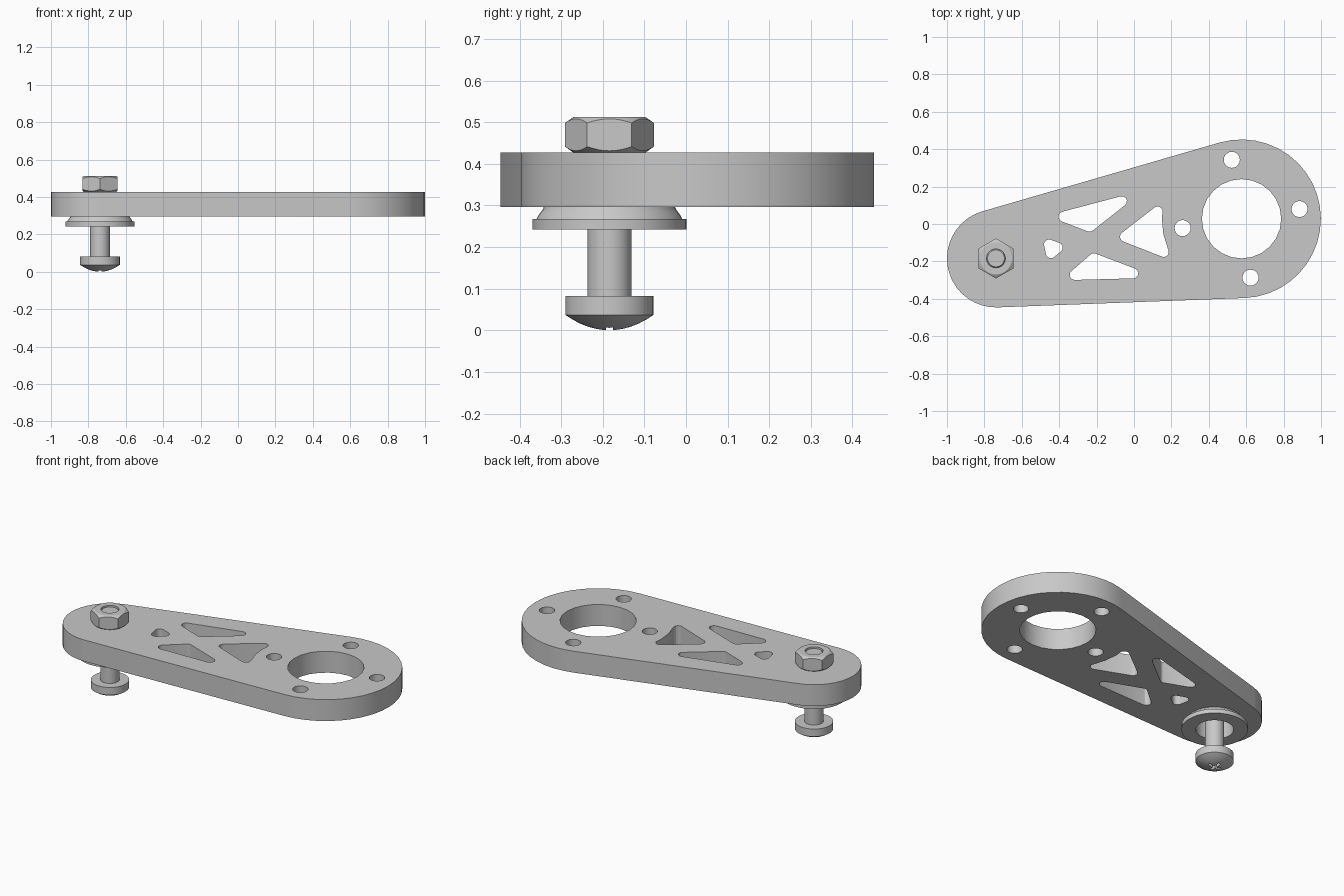
import bpy
import bmesh
from math import cos, sin, pi, acos, atan2, hypot, tan
from mathutils import Vector, Matrix

old = bpy.data.objects.get("Cube")
if old:
    bpy.data.objects.remove(old, do_unlink=True)

steel = bpy.data.materials.new("light_grey")
steel.use_nodes = True
GREY = (0.58, 0.58, 0.58, 1)
steel.diffuse_color = GREY
steel.node_tree.nodes["Principled BSDF"].inputs["Base Color"].default_value = GREY

PIVOT = Vector((-0.738, -0.184, 0))    # bolt end of the arm
HUB = Vector((0.575, 0.028, 0))        # bored end of the arm
Z0, Z1 = 0.296, 0.427                  # plate bottom and top


def add_object(name, bm):
    bmesh.ops.remove_doubles(bm, verts=bm.verts, dist=1e-5)
    bmesh.ops.recalc_face_normals(bm, faces=bm.faces)
    mesh = bpy.data.meshes.new(name)
    bm.to_mesh(mesh)
    bm.free()
    mesh.materials.append(steel)
    obj = bpy.data.objects.new(name, mesh)
    bpy.context.collection.objects.link(obj)
    return obj


def lathe(name, profile, sides=40, closed=False):
    """Turn (radius, height) points around the bolt axis."""
    bm = bmesh.new()
    verts = [bm.verts.new(PIVOT + Vector((0, r, z))) for r, z in profile]
    pairs = list(zip(verts, verts[1:])) + ([(verts[-1], verts[0])] if closed else [])
    edges = [bm.edges.new(p) for p in pairs]
    bmesh.ops.spin(bm, geom=verts + edges, cent=PIVOT, axis=(0, 0, 1),
                   angle=2 * pi, steps=sides)
    return add_object(name, bm)


def carve(obj, cutter, operation="DIFFERENCE"):
    mod = obj.modifiers.new("carve", "BOOLEAN")
    mod.operation, mod.solver, mod.object = operation, "EXACT", cutter
    bpy.context.view_layer.update()
    mesh = bpy.data.meshes.new_from_object(
        obj.evaluated_get(bpy.context.evaluated_depsgraph_get()))
    obj.modifiers.clear()
    obj.data = mesh
    bpy.data.objects.remove(cutter, do_unlink=True)


def smooth(obj):
    bpy.ops.object.select_all(action="DESELECT")
    obj.select_set(True)
    bpy.context.view_layer.objects.active = obj
    bpy.ops.object.shade_smooth_by_angle(angle=0.45)


def arc(c, r, a0, a1, n):
    return [(c[0] + r * cos(a0 + (a1 - a0) * i / n),
             c[1] + r * sin(a0 + (a1 - a0) * i / n)) for i in range(n + 1)]


def circle(c, r, n):
    return arc(c, r, 0, 2 * pi, n)[:-1]


def rounded(corners, r=0.027, steps=5):
    """Fillet each corner; points flagged with a third value stay as they are."""
    out = []
    for i, c in enumerate(corners):
        p = Vector(c[:2])
        if len(c) > 2:
            out.append(tuple(p))
            continue
        u = (Vector(corners[i - 1][:2]) - p).normalized()
        v = (Vector(corners[(i + 1) % len(corners)][:2]) - p).normalized()
        half = u.angle(v) / 2
        centre = p + (u + v).normalized() * (r / sin(half))
        start = p + u * (r / tan(half)) - centre
        turn = start.angle_signed(p + v * (r / tan(half)) - centre)
        a = atan2(start.y, start.x)
        out += arc(centre, r, a, a - turn, steps)
    return out


# Arm outline: two round ends joined by tangents
R_PIVOT, R_HUB = 0.262, 0.424
axis = HUB - PIVOT
heading = atan2(axis.y, axis.x)
spread = acos((R_PIVOT - R_HUB) / hypot(axis.x, axis.y))
outline = (arc(HUB, R_HUB, heading - spread, heading + spread, 22)
           + arc(PIVOT, R_PIVOT, heading + spread, heading + 2 * pi - spread, 18))

# Lightening windows, large bore and four screw holes
windows = [
    [(-0.465, 0.044), (0.054, 0.181), (-0.233, -0.045)],
    [(-0.102, -0.076), (0.16, 0.127), (0.149, 0.03, 0), (0.157, -0.055, 0),
     (0.182, -0.135, 0), (0.214, -0.2)],
    [(-0.22, -0.153), (0.134, -0.287), (-0.392, -0.301)],
    [(-0.49, -0.068), (-0.354, -0.117), (-0.462, -0.205)],
]
loops = [outline, circle(HUB, 0.212, 24)] + [rounded(w) for w in windows]
for spot in [(0.523, 0.343), (0.885, 0.08), (0.623, -0.287), (0.26, -0.022)]:
    loops.append(circle(spot, 0.043, 20))

# Arm plate: filled profile with holes, extruded
curve = bpy.data.curves.new("arm_profile", "CURVE")
curve.dimensions, curve.fill_mode = "2D", "BOTH"
curve.extrude = (Z1 - Z0) / 2
for pts in loops:
    spline = curve.splines.new("POLY")
    spline.points.add(len(pts) - 1)
    for sp, p in zip(spline.points, pts):
        sp.co = (p[0], p[1], 0, 1)
    spline.use_cyclic_u = True
profile = bpy.data.objects.new("arm_profile", curve)
bpy.context.collection.objects.link(profile)
bpy.context.view_layer.update()
flat = bpy.data.meshes.new_from_object(
    profile.evaluated_get(bpy.context.evaluated_depsgraph_get()))
bm = bmesh.new()
bm.from_mesh(flat)
bmesh.ops.translate(bm, verts=bm.verts, vec=(0, 0, (Z0 + Z1) / 2))
bpy.data.objects.remove(profile, do_unlink=True)
arm = add_object("arm_plate", bm)

# Blind socket under the bolt end
socket = lathe("socket_cutter", [(0, 0.25), (0.105, 0.25), (0.105, 0.4), (0, 0.4)])
carve(arm, socket)

# Flanged bushing with a concave neck
bushing = lathe("bushing", [
    (0.105, 0.242), (0.185, 0.242), (0.185, 0.268), (0.175, 0.268), (0.171, 0.276),
    (0.165, 0.284), (0.16, 0.291), (0.158, Z0), (0.105, Z0)], closed=True)

# Bolt: domed head and shank
dome = [(0.106 * i / 6, 0.037 * (i / 6) ** 2) for i in range(7)]
bolt = lathe("bolt", dome + [(0.106, 0.083), (0.053, 0.083), (0.053, 0.497),
                             (0.045, 0.505), (0, 0.505)])

# Cross recess in the bolt head
for size in [(0.11, 0.022, 0.07), (0.022, 0.11, 0.07)]:
    bm = bmesh.new()
    bmesh.ops.create_cube(bm, size=1, matrix=Matrix.Translation(PIVOT)
                          @ Matrix.Diagonal((*size, 1)))
    # taper towards the bottom of the recess
    for v in bm.verts:
        if v.co.z > 0:
            v.co = PIVOT + (v.co - PIVOT) * 0.6 + Vector((0, 0, 0.015))
    carve(bolt, add_object("recess_cutter", bm))

# Hex nut: six-sided prism trimmed by a chamfered ring
nut = lathe("hex_nut", [(0, Z1), (0.107, Z1), (0.107, 0.513), (0, 0.513)], sides=6)
ring = lathe("chamfer_cutter", [
    (0.05, Z1 - 0.001), (0.085, Z1 - 0.001), (0.109, 0.443), (0.109, 0.497),
    (0.085, 0.5135), (0.05, 0.5135)], sides=48, closed=True)
carve(nut, ring, "INTERSECT")

for part in (arm, bushing, bolt, nut):
    smooth(part)
